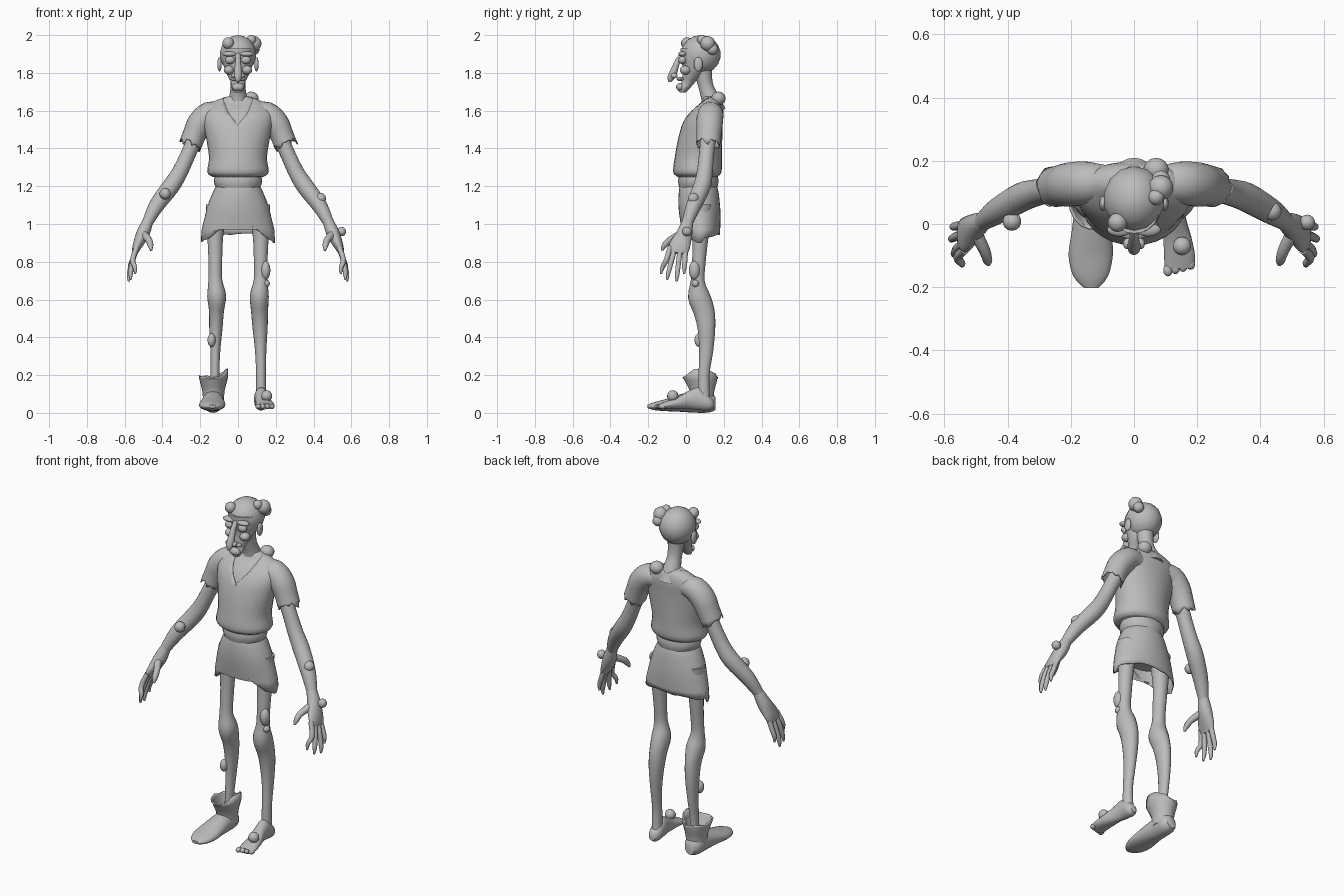
import bpy, bmesh, math, random
from mathutils import Vector

random.seed(4)
grey = bpy.data.materials.new("plain_grey")
grey.diffuse_color = (0.5, 0.5, 0.5, 1)
X, Y, Z = Vector((1, 0, 0)), Vector((0, 1, 0)), Vector((0, 0, 1))


def finish(name, bm, angle=50, thick=0):
    bmesh.ops.recalc_face_normals(bm, faces=bm.faces)
    me = bpy.data.meshes.new(name)
    bm.to_mesh(me)
    bm.free()
    me.materials.append(grey)
    ob = bpy.data.objects.new(name, me)
    bpy.context.collection.objects.link(ob)
    if thick:
        m = ob.modifiers.new("cloth", 'SOLIDIFY')
        m.thickness = thick
    bpy.ops.object.select_all(action='DESELECT')
    bpy.context.view_layer.objects.active = ob
    ob.select_set(True)
    bpy.ops.object.shade_smooth_by_angle(angle=math.radians(angle))
    return ob


def spline(secs, steps):
    """Catmull-Rom through the cross-sections."""
    out = []
    for i in range(len(secs) - 1):
        p = [secs[max(0, min(len(secs) - 1, i + k))] for k in (-1, 0, 1, 2)]
        for s in range(steps):
            t = s / steps
            out.append([0.5 * (2 * b + (c - a) * t + (2 * a - 5 * b + 4 * c - d) * t * t
                               + (3 * b - a - 3 * c + d) * t ** 3) for a, b, c, d in zip(*p)])
    return out + [list(secs[-1])]


def loft(secs, axis=None, n=20, steps=3, caps=(True, True), rim=None):
    """Rings (x, y, z, rx, ry) lofted along a fixed axis, or along the path when axis is None."""
    secs = [s if len(s) == 5 else (*s, s[3]) for s in secs]
    bm, rings = bmesh.new(), []
    pts = spline(secs, steps)
    for i, p in enumerate(pts):
        u, v = X, (Z if axis == 'y' else Y)
        if axis is None:
            t = Vector(pts[min(i + 1, len(pts) - 1)][:3]) - Vector(pts[max(i - 1, 0)][:3])
            u = t.cross(Y).normalized()
            v = u.cross(t).normalized()
        rings.append([bm.verts.new(Vector(p[:3]) + u * p[3] * math.cos(a) + v * p[4] * math.sin(a))
                      for a in (2 * math.pi * k / n for k in range(n))])
    if rim:
        for v in rings[-1]:
            v.co += rim(v.co)
    for a, b in zip(rings, rings[1:]):
        for k in range(n):
            bm.faces.new((a[k], a[(k + 1) % n], b[(k + 1) % n], b[k]))
    for r, c in zip((rings[0], rings[-1]), caps):
        if c:
            bm.faces.new(r)
    return bm


def blob(name, pos, size):
    bm = bmesh.new()
    bmesh.ops.create_uvsphere(bm, u_segments=14, v_segments=9, radius=1)
    size = size if isinstance(size, tuple) else (size,) * 3
    for v in bm.verts:
        v.co = Vector(pos) + Vector([a * b for a, b in zip(v.co, size)])
    return finish(name, bm)


# Chest skin and neck
torso = [(0, .06, 1.25, .135, .105), (0, .06, 1.275, .163, .128), (0, .065, 1.35, .153, .125),
         (0, .075, 1.45, .168, .117), (0, .09, 1.54, .185, .105), (0, .112, 1.6, .185, .086),
         (0, .132, 1.645, .135, .058), (0, .13, 1.675, .06, .045)]
finish("chest", loft([(x, y, z, a - .006, b - .006) for x, y, z, a, b in torso], 'z', 28))
finish("neck", loft([(0, .14, 1.6, .07), (0, .13, 1.66, .05), (0, .108, 1.72, .04),
                     (0, .095, 1.78, .043), (0, .09, 1.84, .05)]))

# Shirt body with a V neckline cut out
bm = loft(torso, 'z', 28, caps=(False, False))
for s in (-1, 1):
    bmesh.ops.bisect_plane(bm, geom=bm.verts[:] + bm.edges[:] + bm.faces[:],
                           plane_co=(0, 0, 1.54), plane_no=(-.75 * s, -.6, 1))
cut = []
for f in bm.faces:
    c = f.calc_center_median()
    if c.z - .75 * abs(c.x) - .6 * c.y > 1.54:
        cut.append(f)
bmesh.ops.delete(bm, geom=cut, context='FACES')
finish("shirt", bm, thick=.006)

# Waistband and skirt with a notched front hem
finish("waistband", loft([(0, .065, 1.27, .12, .1), (0, .065, 1.225, .128, .107),
                          (0, .065, 1.19, .115, .1)], 'z', 24))


def hem(co):
    z = 1.03 - .65 * abs(co.x) if co.y < .08 else .945 - .2 * max(0, abs(co.x) - .12)
    return Vector((0, 0, z - co.z + random.uniform(-.006, .006)))


finish("skirt", loft([(0, .065, 1.21, .11, .095), (0, .067, 1.17, .132, .105), (0, .07, 1.1, .16, .11),
                      (0, .075, 1.03, .178, .108), (0, .08, .95, .197, .1)],
                     'z', 32, caps=(True, False), rim=hem), thick=.006)
finish("pelvis", loft([(0, .07, 1.19, .1, .08), (0, .07, 1.1, .14, .085), (0, .075, 1.02, .11, .07)], 'z'))

for s, side in ((-1, "right"), (1, "left")):
    def m(secs):
        return [(s * p[0], *p[1:]) for p in secs]

    # Sleeves with torn ends
    finish(side + "_sleeve", loft(m([(.09, .132, 1.585, .055), (.15, .13, 1.582, .066, .068),
                                     (.2, .125, 1.535, .068, .07), (.228, .122, 1.48, .062, .066),
                                     (.252, .117, 1.42, .061, .064)]), n=22, caps=(True, False),
                                  rim=lambda c: Vector((s * .5, 0, -1)) * random.uniform(-.018, .02)),
           thick=.006)
    # Arms
    finish(side + "_arm", loft(m([(.16, .13, 1.57, .045), (.2, .125, 1.5, .046), (.25, .112, 1.4, .04),
                                  (.305, .1, 1.28, .042), (.355, .085, 1.2, .046), (.43, .042, 1.1, .041),
                                  (.478, .008, 1.01, .029), (.49, 0, .98, .028)])))
    # Hands and fingers
    finish(side + "_palm", loft(m([(.475, .01, 1.02, .027, .028), (.503, -.008, .95, .035, .042),
                                   (.535, -.035, .88, .024, .056), (.547, -.042, .845, .014, .046)])))
    tips = [(-.082, -.132, .545, .735), (-.056, -.1, .568, .705), (-.028, -.05, .577, .695), (-.002, -.01, .572, .735)]
    for i, (y0, y1, x1, z1) in enumerate(tips):
        finish(f"{side}_finger_{i + 1}", loft(m([
            (.535, y0, .88, .014), (.558, y0 * .55 + y1 * .45, .81, .014),
            (x1, y1 * .85 + y0 * .15, z1 + .035, .012), (x1, y1, z1, .005)]), n=10))
    finish(side + "_thumb", loft(m([(.5, -.03, .945, .022), (.472, -.085, .915, .018),
                                    (.463, -.115, .885, .015), (.46, -.128, .86, .006)]), n=10))
    # Legs
    k = 1 if s > 0 else .88
    finish(side + "_leg", loft(m([(.11, .08, 1.1, .06), (.12, .078, .95, .043), (.12, .068, .8, .036),
                                  (.12, .062, .7, .037), (.113, .068, .62, .05, .058),
                                  (.114, .095, .54, .045 * k, .056), (.117, .108, .45, .04 * k, .047),
                                  (.12, .107, .33, .03 * k, .037), (.122, .095, .2, .026 * k, .029),
                                  (.122, .095, .08, .028 * k, .032)])))
    # Face details
    blob(side + "_eye", (s * .042, -.018, 1.868), (.027, .022, .022))
    blob(side + "_brow", (s * .045, -.018, 1.9), (.04, .022, .014))
    blob(side + "_cheek", (s * .048, -.003, 1.815), (.028, .03, .024))
    blob(side + "_ear", (s * .098, .065, 1.845), (.012, .024, .038))
    blob(side + "_nostril", (s * .02, -.062, 1.785), (.015, .018, .014))

# Head
blob("skull", (0, .078, 1.897), (.098, .106, .103))
finish("face", loft([(0, .045, 1.93, .08, .075), (0, .04, 1.88, .083, .068), (0, .042, 1.83, .073, .06),
                     (0, .034, 1.79, .058, .053), (0, .012, 1.75, .038, .036), (0, -.008, 1.72, .034, .03),
                     (0, -.018, 1.695, .02, .016)], 'z'))
finish("nose", loft([(0, -.018, 1.9, .013), (0, -.045, 1.86, .015), (0, -.064, 1.81, .02),
                     (0, -.08, 1.775, .019), (0, -.088, 1.752, .007)], n=14))
blob("upper_lip", (0, -.03, 1.768), (.045, .02, .011))
blob("chin", (0, -.03, 1.725), (.034, .022, .022))

# Bare foot
finish("bare_foot", loft([(.122, .145, .045, .018, .02), (.122, .12, .053, .034, .04), (.122, .07, .075, .037, .06),
                          (.127, .02, .07, .037, .05), (.137, -.04, .053, .044, .033),
                          (.144, -.1, .042, .049, .022), (.143, -.14, .034, .046, .015)], 'y'))
for i in range(4):
    blob(f"toe_{i + 1}", (.107 + i * .024, -.146 + i * .007, .034), (.015, .02, .014))

# Floppy boot: foot and flared cuff
finish("boot_foot", loft([(-.132, .155, .05, .03, .035), (-.132, .12, .058, .052, .056),
                          (-.132, .05, .06, .056, .059), (-.134, -.03, .052, .064, .046),
                          (-.137, -.1, .042, .07, .033), (-.137, -.165, .036, .055, .022),
                          (-.135, -.203, .034, .022, .009)], 'y'))
finish("boot_cuff", loft([(-.13, .085, .05, .056, .06), (-.13, .085, .11, .058, .065),
                          (-.13, .08, .16, .07, .083), (-.13, .075, .19, .078, .094)], 'z', 18,
                         caps=(True, False),
                         rim=lambda c: Vector((0, 0, max(0, c.x + .11) * .65 + random.uniform(-.012, .008)))),
       thick=.008)

# Warts
warts = [((-.052, .005, 1.957), .031), ((.085, .115, 1.955), .04), ((.07, .085, 1.975), .026),
         ((.085, .14, 1.925), .03), ((.07, .172, 1.665), (.04, .038, .036)), ((-.386, .008, 1.16), .03),
         ((.437, .04, 1.135), .03), ((.548, .005, .96), .025), ((.146, .045, .755), (.026, .03, .05)),
         ((.15, .05, .685), .02), ((-.14, .07, .385), (.022, .025, .036)), ((.152, -.07, .09), .03)]
for i, (p, r) in enumerate(warts):
    blob(f"wart_{i + 1}", p, r)
